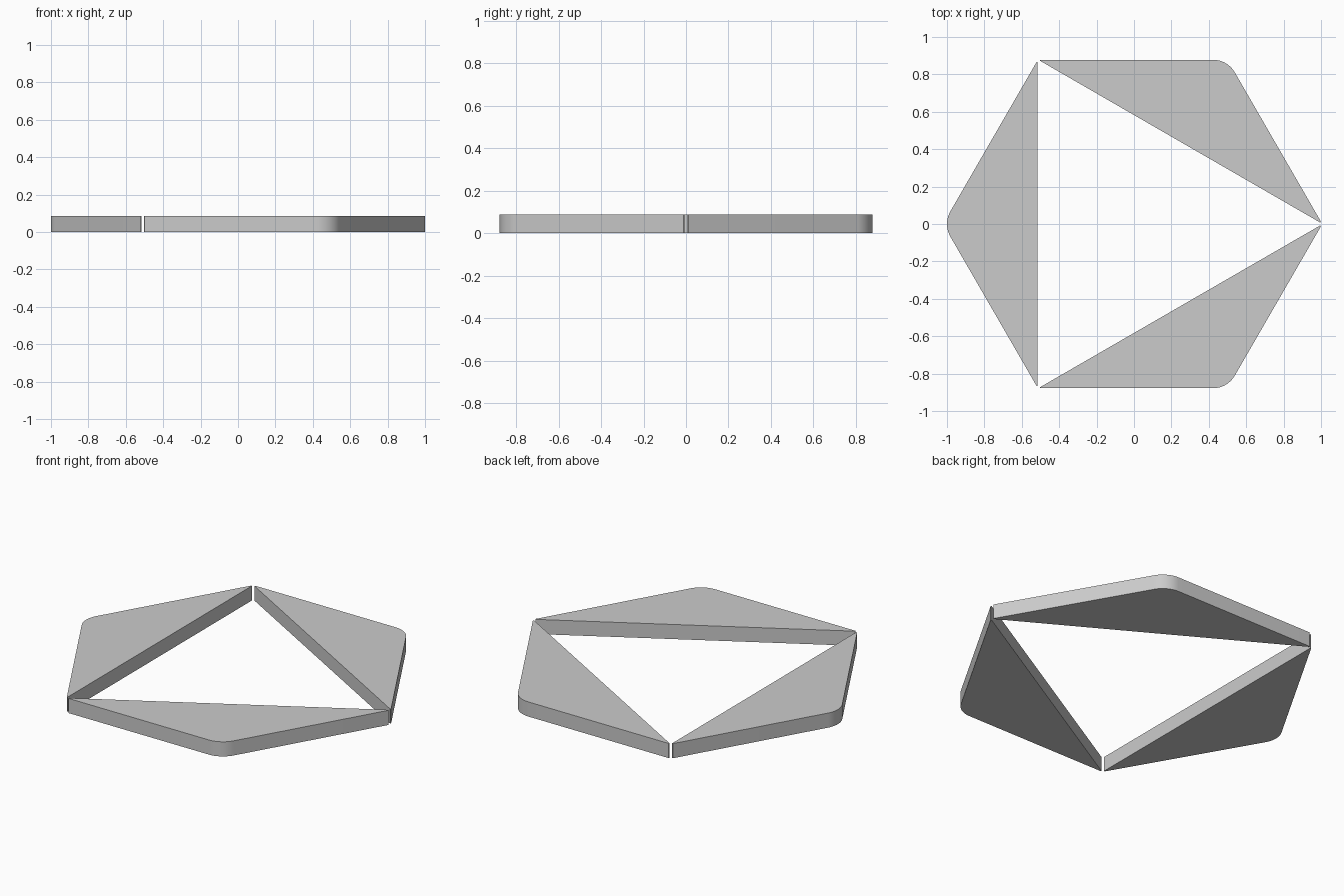
import bpy, bmesh
from math import cos, sin, radians, sqrt, pi
from mathutils import Matrix

if "Cube" in bpy.data.objects:
    bpy.data.objects.remove(bpy.data.objects["Cube"])

APOTHEM = 0.878              # centre to outer flat
R = APOTHEM * 2 / sqrt(3)    # centre to sharp hexagon corner
FILLET = 0.135               # rounding of the outer corner
INNER = 0.508                # centre to inner straight edge
TRIM = 0.014                 # blunt trim at each tip
HEIGHT = 0.087
CX = -0.007                  # hexagon centre in x


def profile():
    # inner edge, blunt tips and rounded outer corner, pointing to -x
    tip_x = -R / 2 - TRIM / 2
    tip_y = APOTHEM - TRIM * sqrt(3) / 2
    pts = [(-INNER, -tip_y), (-INNER, tip_y), (tip_x, tip_y)]
    c = -(R - 2 * FILLET / sqrt(3))
    for i in range(13):
        a = radians(150 + 60 * i / 12)
        pts.append((c + FILLET * cos(a), FILLET * sin(a)))
    pts.append((tip_x, -tip_y))
    return pts


def wedge(name, angle):
    bm = bmesh.new()
    face = bm.faces.new([bm.verts.new((x, y, 0)) for x, y in profile()])
    ext = bmesh.ops.extrude_face_region(bm, geom=[face])
    top = [v for v in ext["geom"] if isinstance(v, bmesh.types.BMVert)]
    bmesh.ops.translate(bm, verts=top, vec=(0, 0, HEIGHT))
    bm.transform(Matrix.Translation((CX, 0, 0)) @ Matrix.Rotation(angle, 4, 'Z'))
    bmesh.ops.recalc_face_normals(bm, faces=bm.faces)
    me = bpy.data.meshes.new(name)
    bm.to_mesh(me)
    bm.free()
    ob = bpy.data.objects.new(name, me)
    bpy.context.collection.objects.link(ob)
    bpy.ops.object.select_all(action='DESELECT')
    ob.select_set(True)
    bpy.context.view_layer.objects.active = ob
    bpy.ops.object.shade_smooth_by_angle(angle=radians(25))


# three identical wedges around the hexagon
for i, side in enumerate(("left", "front_right", "back_right")):
    wedge(side + "_wedge", i * 2 * pi / 3)
